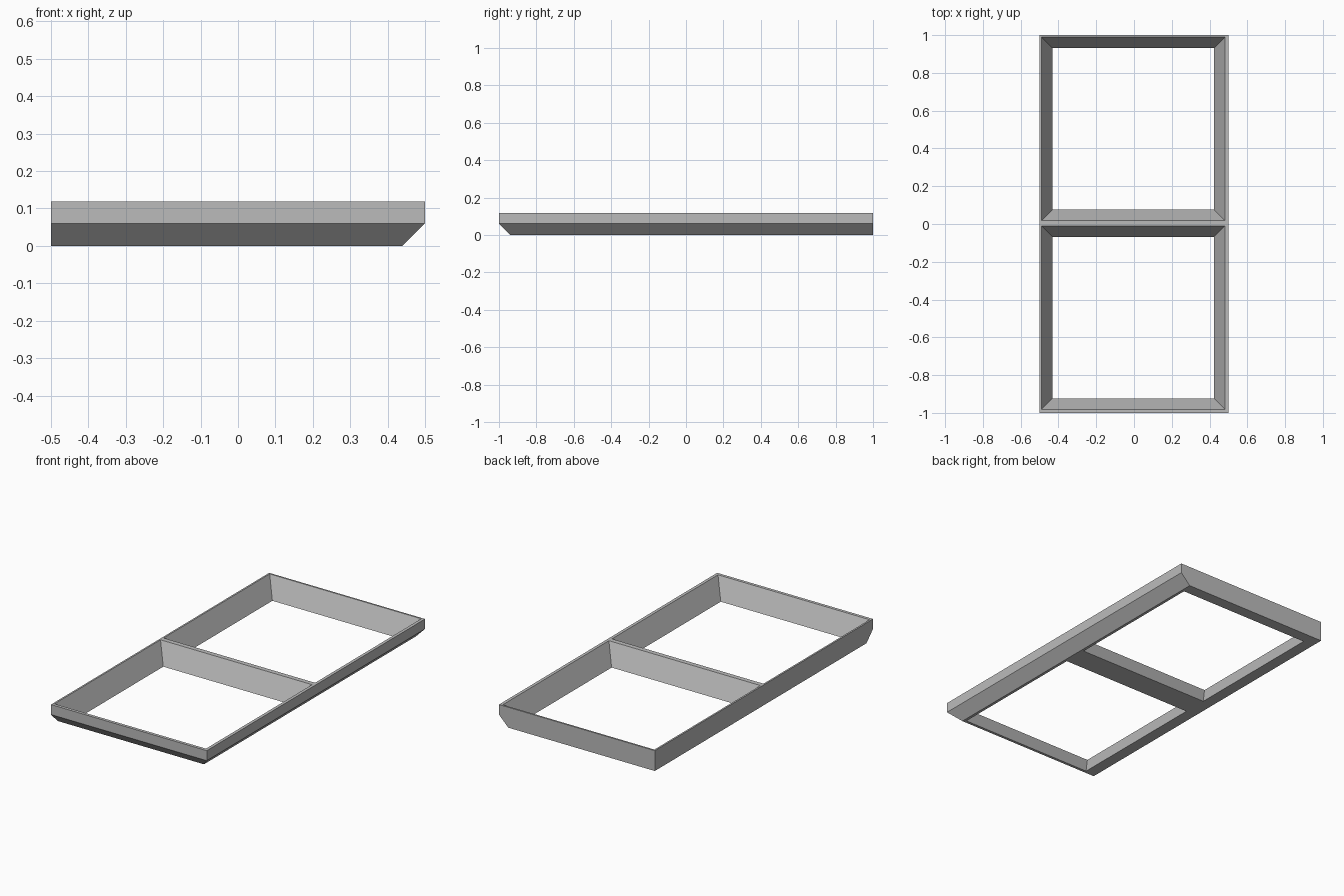
import bpy
import bmesh

HEIGHT = 0.118
CHAMFER = 0.06

if "Cube" in bpy.data.objects:
    bpy.data.objects.remove(bpy.data.objects["Cube"], do_unlink=True)

grey = bpy.data.materials.new("plain grey")
grey.use_nodes = True
grey.diffuse_color = (0.5, 0.5, 0.5, 1)
grey.node_tree.nodes["Principled BSDF"].inputs["Base Color"].default_value = (0.5, 0.5, 0.5, 1)


def loft(name, sections):
    """Closed solid through stacked rectangles (x0, x1, y0, y1, z)."""
    bm = bmesh.new()
    rings = []
    for x0, x1, y0, y1, z in sections:
        corners = [(x0, y0), (x1, y0), (x1, y1), (x0, y1)]
        rings.append([bm.verts.new((x, y, z)) for x, y in corners])
    for low, high in zip(rings, rings[1:]):
        for i in range(4):
            j = (i + 1) % 4
            bm.faces.new((low[i], low[j], high[j], high[i]))
    bm.faces.new(rings[0][::-1])
    bm.faces.new(rings[-1])
    mesh = bpy.data.meshes.new(name)
    bm.to_mesh(mesh)
    bm.free()
    mesh.materials.append(grey)
    obj = bpy.data.objects.new(name, mesh)
    bpy.context.collection.objects.link(obj)
    return obj


# Frame body, bevelled underneath along its front and left sides
frame = loft("frame", [
    (-0.5, 0.5 - CHAMFER, -1 + CHAMFER, 1, 0),
    (-0.5, 0.5, -1, 1, CHAMFER),
    (-0.5, 0.5, -1, 1, HEIGHT),
])

# Two square openings that narrow toward the bottom
CENTRE_X = -0.004
TOP_HALF, BOTTOM_HALF = 0.486, 0.428
SLOPE = (TOP_HALF - BOTTOM_HALF) / HEIGHT
for centre_y in (0.504, -0.496):
    sections = []
    for z in (-0.02, HEIGHT + 0.02):
        half = BOTTOM_HALF + SLOPE * z
        sections.append((CENTRE_X - half, CENTRE_X + half,
                         centre_y - half, centre_y + half, z))
    # Keep neighbouring cutters apart: each is applied and removed in turn
    cutter = loft("opening_cutter", sections)
    cutter.hide_render = True
    cut = frame.modifiers.new("opening", "BOOLEAN")
    cut.operation = "DIFFERENCE"
    cut.solver = "EXACT"
    cut.object = cutter
    bpy.context.view_layer.objects.active = frame
    bpy.ops.object.modifier_apply(modifier=cut.name)
    bpy.data.objects.remove(cutter, do_unlink=True)
